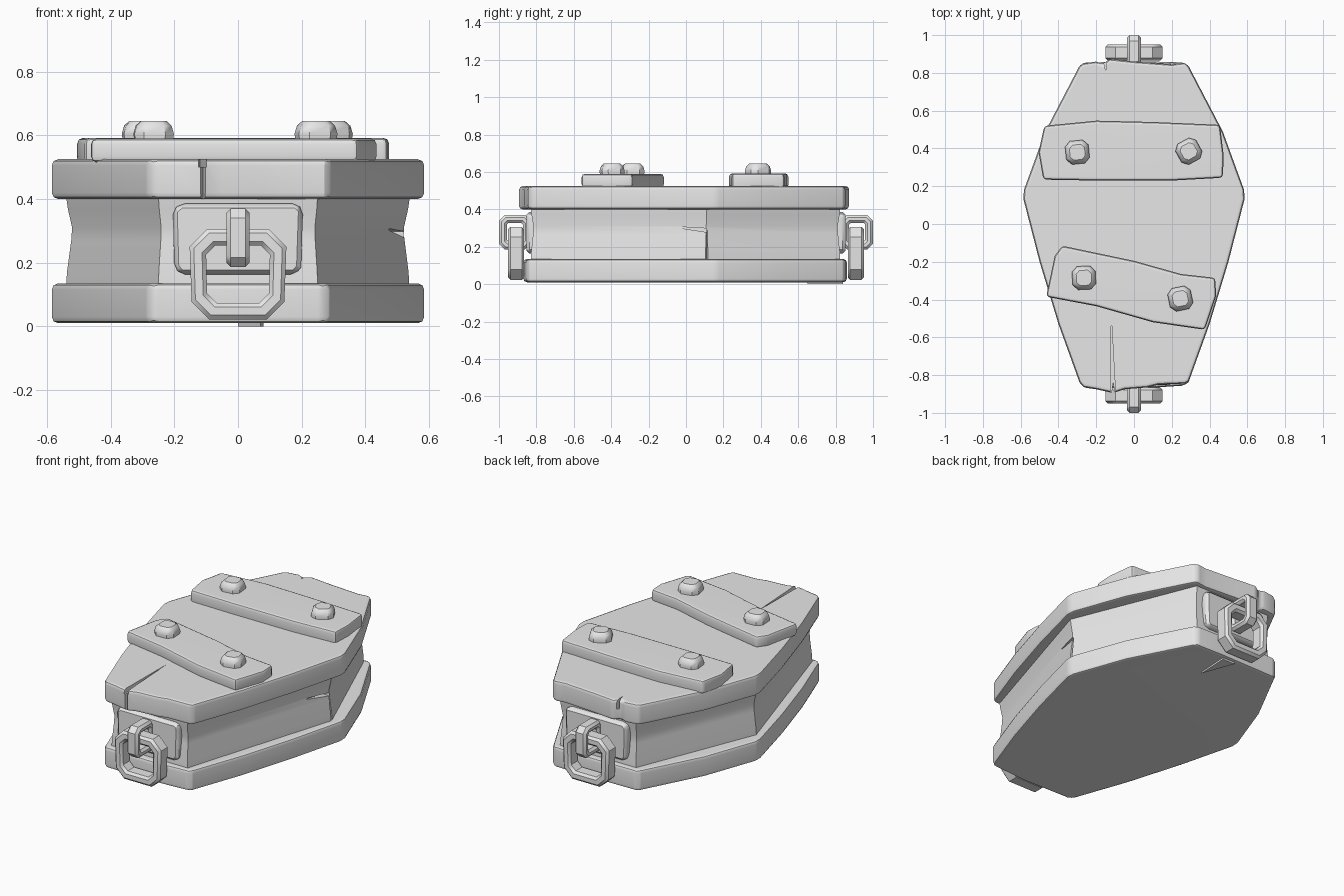
import bpy, bmesh, math

if "Cube" in bpy.data.objects:
    bpy.data.objects.remove(bpy.data.objects["Cube"])

grey = bpy.data.materials.new("plain_grey")
grey.diffuse_color = (0.8, 0.8, 0.8, 1)
grey.use_nodes = True
grey.node_tree.nodes["Principled BSDF"].inputs["Base Color"].default_value = grey.diffuse_color


def skin(name, loops, ring=False):
    """Bridge equal-sized loops of points; cap the ends or close into a ring."""
    bm = bmesh.new()
    rows = [[bm.verts.new(p) for p in loop] for loop in loops]
    pairs = list(zip(rows, rows[1:])) + ([(rows[-1], rows[0])] if ring else [])
    n = len(rows[0])
    for a, b in pairs:
        for i in range(n):
            j = (i + 1) % n
            bm.faces.new((a[i], a[j], b[j], b[i]))
    if not ring:
        bm.faces.new(rows[0][::-1])
        bm.faces.new(rows[-1])
    bmesh.ops.recalc_face_normals(bm, faces=bm.faces)
    me = bpy.data.meshes.new(name)
    bm.to_mesh(me)
    bm.free()
    me.materials.append(grey)
    ob = bpy.data.objects.new(name, me)
    bpy.context.collection.objects.link(ob)
    return ob


def place(u, v, w, axis):
    return {'x': (w, u, v), 'y': (u, w, v), 'z': (u, v, w)}[axis]


def prism(name, pts, lo, hi, axis='z'):
    return skin(name, [[place(u, v, w, axis) for u, v in pts] for w in (lo, hi)])


def finish(ob, bevel=0, cutters=(), segments=2):
    """Round the edges, carve the cracks, then smooth with sharp edges kept."""
    bpy.ops.object.select_all(action='DESELECT')
    bpy.context.view_layer.objects.active = ob
    ob.select_set(True)
    if bevel:
        m = ob.modifiers.new("round", 'BEVEL')
        m.width, m.segments = bevel, segments
        m.limit_method, m.angle_limit = 'ANGLE', math.radians(40)
        bpy.ops.object.modifier_apply(modifier=m.name)
    for c in cutters:
        c.hide_render = True
        m = ob.modifiers.new("crack", 'BOOLEAN')
        m.operation, m.solver, m.object = 'DIFFERENCE', 'EXACT', c
        bpy.ops.object.modifier_apply(modifier=m.name)
        bpy.data.objects.remove(c)
    bpy.ops.object.shade_smooth_by_angle(angle=math.radians(36))
    m = ob.modifiers.new("normals", 'WEIGHTED_NORMAL')
    m.keep_sharp = True


def octagon(w, h, c):
    """Rectangle of half sizes w, h with corners cut by c."""
    return [(w, -h + c), (w, h - c), (w - c, h), (-w + c, h),
            (-w, h - c), (-w, -h + c), (-w + c, -h), (w - c, -h)]


# Coffin sides shared by lid and base, from front to back on the right
side = [(0.29, -0.835), (0.40, -0.53), (0.50, -0.2), (0.585, 0.13),
        (0.583, 0.18), (0.47, 0.49), (0.29, 0.835)]
left = [(-x, y) for x, y in reversed(side)]

# Lid with worn ends and cracks
lid_back = [(0.27, 0.855), (0.2, 0.845), (0.0, 0.86), (-0.13, 0.875),
            (-0.165, 0.845), (-0.2, 0.86), (-0.27, 0.85)]
lid_front = [(-0.27, -0.865), (-0.2, -0.875), (-0.11, -0.895),
             (-0.05, -0.875), (0.07, -0.865), (0.13, -0.85), (0.27, -0.845)]
lid = prism("lid", side + lid_back + left + lid_front, 0.40, 0.525)
finish(lid, 0.02, [
    prism("front_crack", [(-0.125, -0.95), (-0.095, -0.95), (-0.12, -0.5)], 0.5, 0.6),
    prism("front_notch", [(-0.125, -0.95), (-0.095, -0.95), (-0.11, -0.84)], 0.3, 0.6),
    prism("back_notch", [(-0.18, 0.95), (-0.14, 0.95), (-0.15, 0.81)], 0.47, 0.6)])

# Base slab and the splinter under it
base_back = [(0.27, 0.855), (0.1, 0.86), (-0.27, 0.855)]
base_front = [(-0.27, -0.865), (0.05, -0.87), (0.27, -0.855)]
finish(prism("base", side + base_back + left + base_front, 0.01, 0.135), 0.02)
finish(prism("base_splinter", [(0.0, 0.84), (0.08, 0.84), (0.07, 0.65)], 0, 0.02))

# Box walls, slightly waisted
wall = [(0.25, -0.83), (0.54, 0.11), (0.25, 0.825)]
wall += [(-x, y) for x, y in reversed(wall)]
levels = [(0.12, 1.0), (0.17, 0.995), (0.27, 0.97), (0.31, 0.965), (0.37, 0.99), (0.41, 1.0)]
body = skin("body", [[(x * s, y * (0.5 + s / 2), z) for x, y in wall] for z, s in levels])
finish(body, 0, [
    prism("side_crack", [(-0.1, 0.31), (0.11, 0.298), (0.11, 0.278)], 0.475, 0.7, 'x'),
    prism("corner_crack", [(0.505, 0.11), (0.58, 0.098), (0.58, 0.128)], 0.1, 0.29)])

# Planks nailed across the lid
rear = [(0.47, 0.245), (0.475, 0.36), (0.455, 0.525), (0.1, 0.54), (-0.2, 0.547),
        (-0.475, 0.52), (-0.505, 0.38), (-0.48, 0.235), (-0.2, 0.23), (0.2, 0.23)]
front = [(0.375, -0.56), (0.435, -0.38), (0.43, -0.285), (0.25, -0.265), (0.0, -0.195),
         (-0.38, -0.115), (-0.42, -0.17), (-0.465, -0.385), (-0.2, -0.435), (0.1, -0.52)]
finish(prism("rear_plank", rear, 0.51, 0.592), 0.018)
finish(prism("front_plank", front, 0.515, 0.59), 0.018)

# Rounded nail heads
for i, (bx, by, turn) in enumerate([(-0.3, 0.38, 0.1), (0.29, 0.385, 0.5),
                                    (-0.265, -0.285, 0.05), (0.245, -0.395, 0.2)]):
    loops = []
    for z, r in [(0.575, 0.058), (0.605, 0.062), (0.63, 0.055), (0.645, 0.04)]:
        c, s = math.cos(turn), math.sin(turn)
        loops.append([(bx + u * c - v * s, by + u * s + v * c, z)
                      for u, v in octagon(r, r, r * 0.45)])
    finish(skin(f"nail_head_{i + 1}", loops))


def link(name, w, h, chamfer, thick, depth, cu, cv, cw, axis):
    """Angular ring with a chamfered cross-section."""
    e = 0.013
    section = [(0, -depth + e), (e, -depth), (thick - e, -depth), (thick, -depth + e),
               (thick, depth - e), (thick - e, depth), (e, depth), (0, depth - e)]
    return skin(name, [[place(cu + u, cv + v, cw + d, axis)
                        for u, v in octagon(w - o, h - o, chamfer - 0.5 * o)]
                       for o, d in section], ring=True)


# Handle on each end: plate, staple and hanging ring
plate = [(-0.205, 0.365), (-0.18, 0.386), (0.185, 0.386), (0.204, 0.365),
         (0.198, 0.185), (0.18, 0.163), (-0.18, 0.163), (-0.2, 0.185)]
for end, s in (("front", -1), ("back", 1)):
    lo, hi = sorted((s * 0.79, s * 0.852))
    finish(prism(end + "_handle_plate", plate, lo, hi, 'y'), 0.018, segments=1)
    finish(link(end + "_staple", 0.085, 0.092, 0.03, 0.042, 0.036,
                s * 0.915, 0.278, 0, 'x'))
    ring = link(end + "_ring", 0.152, 0.142, 0.055, 0.052, 0.043,
                0, 0.164, s * 0.908, 'y')
    for v in ring.data.vertices:  # ring narrows toward its bottom
        v.co.x *= 1 - 0.5 * max(0, 0.16 - v.co.z)
    finish(ring)
